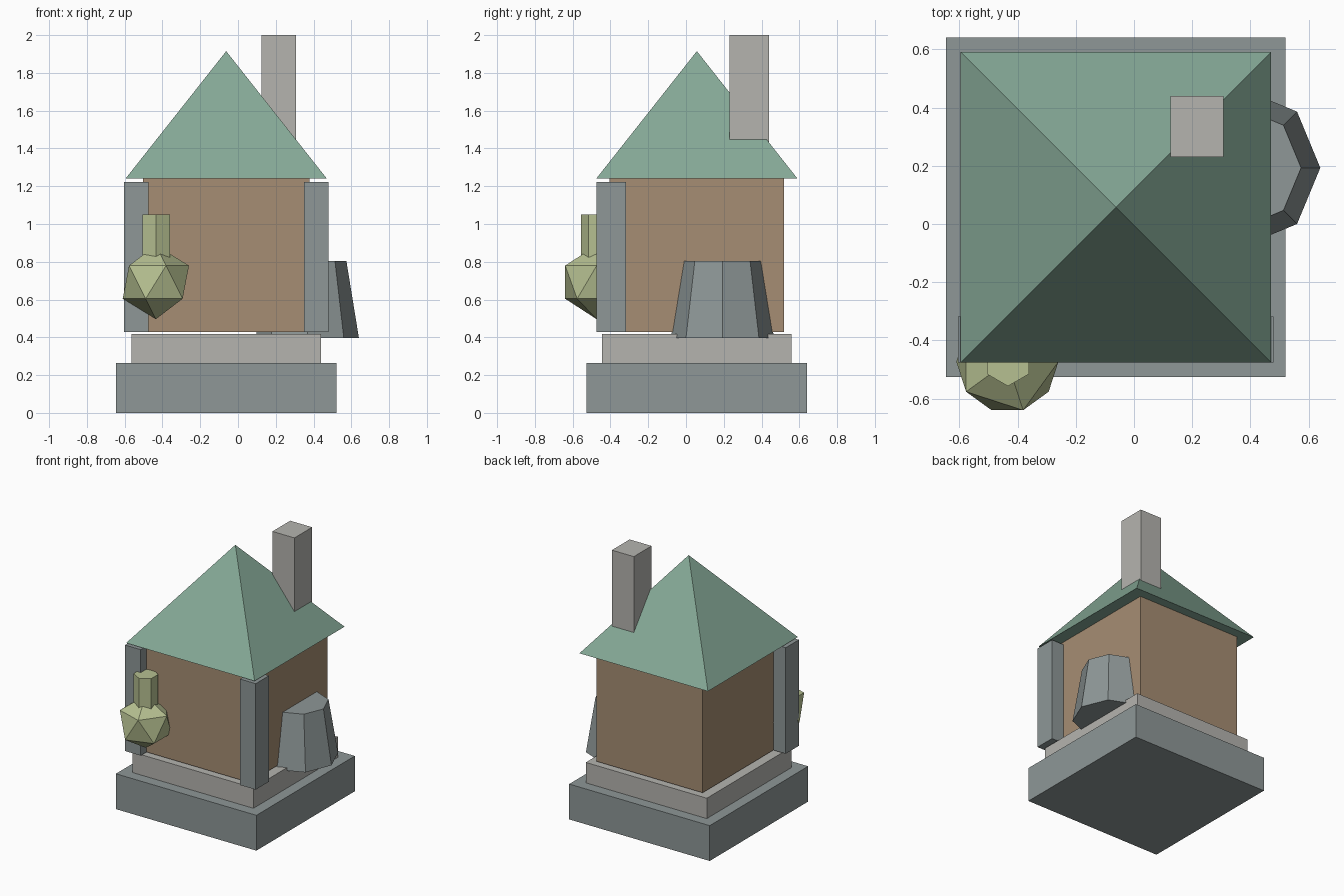
import bpy
from math import pi, sqrt

default_cube = bpy.data.objects.get("Cube")
if default_cube:
    bpy.data.objects.remove(default_cube, do_unlink=True)

CX, CY = -0.0625, 0.0575  # centre of the house and its base


def material(name, *srgb):
    color = [((c / 255 + 0.055) / 1.055) ** 2.4 for c in srgb] + [1]
    mat = bpy.data.materials.new(name)
    mat.use_nodes = True
    mat.diffuse_color = color
    mat.node_tree.nodes["Principled BSDF"].inputs["Base Color"].default_value = color
    return mat


slate = material("slate grey", 142, 151, 151)
stone = material("light stone", 181, 180, 175)
clay = material("clay brown", 166, 141, 115)
green = material("roof green", 134, 169, 151)
leaf = material("leaf green", 182, 192, 145)


def finish(name, mat):
    obj = bpy.context.object
    obj.name = obj.data.name = name
    obj.data.materials.append(mat)
    return obj


def box(name, mat, x, y, z):
    """Box from (low, high) pairs on each axis."""
    axes = (x, y, z)
    bpy.ops.mesh.primitive_cube_add(size=1, location=[(a + b) / 2 for a, b in axes])
    obj = finish(name, mat)
    obj.scale = [b - a for a, b in axes]
    return obj


def centred_box(name, mat, half_x, half_y, z):
    return box(name, mat, (CX - half_x, CX + half_x), (CY - half_y, CY + half_y), z)


def cone(name, mat, sides, r1, r2, x, y, z, turn=0):
    bpy.ops.mesh.primitive_cone_add(
        vertices=sides, radius1=r1, radius2=r2, depth=z[1] - z[0],
        location=(x, y, sum(z) / 2), rotation=(0, 0, turn))
    return finish(name, mat)


# Stepped base and walls
centred_box("base_slab", slate, 0.583, 0.583, (0, 0.265))
centred_box("plinth", stone, 0.502, 0.502, (0.265, 0.418))
centred_box("walls", clay, 0.44, 0.462, (0.427, 1.24))

# Pyramid roof and chimney
cone("roof", green, 4, 0.533 * sqrt(2), 0, CX, CY, (1.24, 1.915), pi / 4)
box("chimney", stone, (0.125, 0.307), (0.23, 0.44), (1.35, 2.0))

# Front corner pillars
for side, sign in (("left", 1), ("right", -1)):
    inner, outer = CX + sign * 0.412, CX + sign * 0.542
    box(side + "_pillar", slate, sorted((inner, outer)), (-0.475, -0.318), (0.427, 1.222))

# Tapered eight-sided buttress on the left wall
cone("buttress", slate, 8, 0.273, 0.207, 0.367, 0.193, (0.397, 0.803))

# Faceted gourd with a six-sided neck on the front corner
bpy.ops.mesh.primitive_ico_sphere_add(subdivisions=1, radius=0.196,
                                      location=(-0.435, -0.473, 0.692))
finish("gourd_body", leaf)
cone("gourd_neck", leaf, 6, 0.084, 0.084, -0.433, -0.473, (0.75, 1.05))
